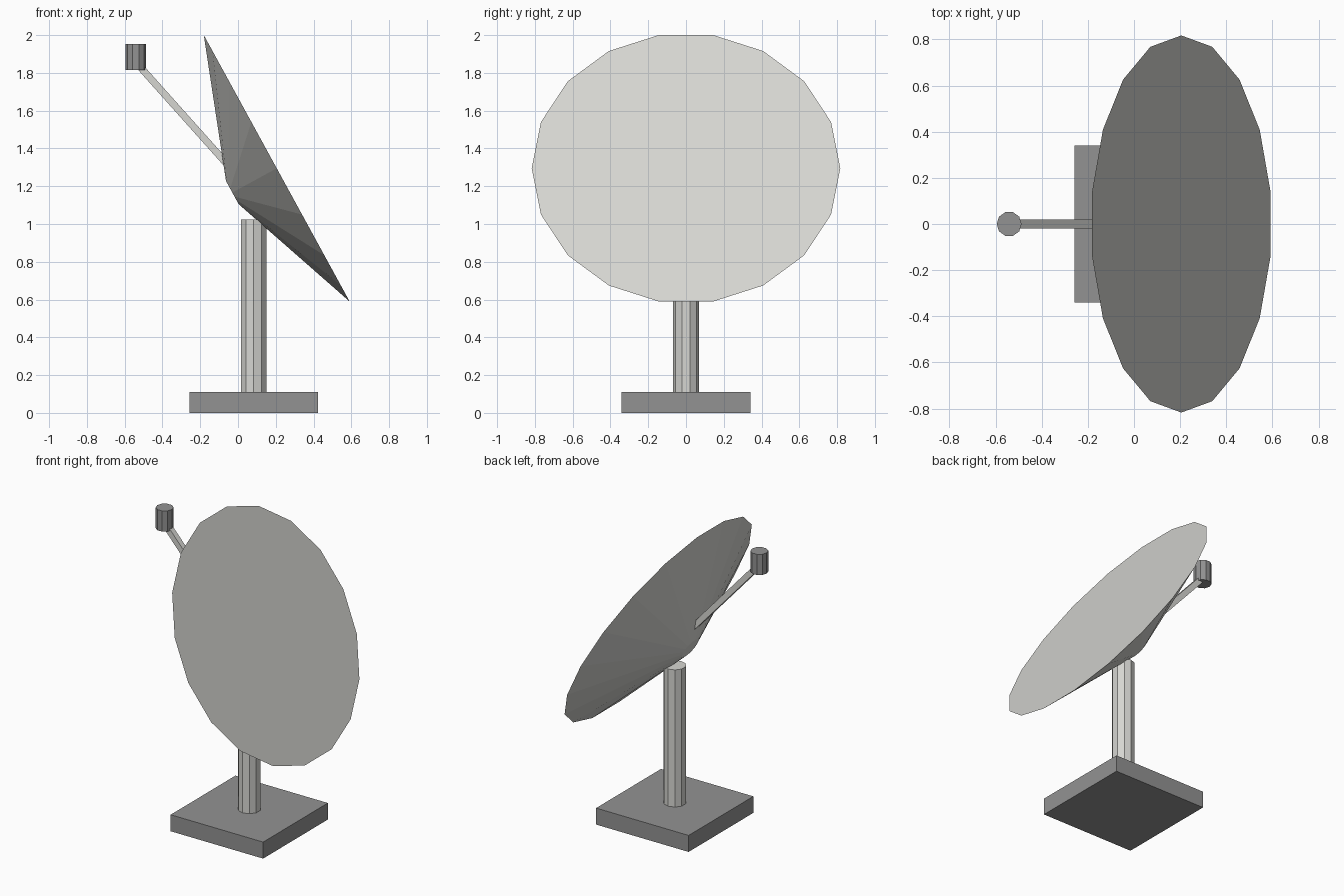
import bpy, bmesh, math
from mathutils import Matrix, Vector

if "Cube" in bpy.data.objects:
    bpy.data.objects.remove(bpy.data.objects["Cube"], do_unlink=True)


def make_material(name, colour):
    mat = bpy.data.materials.new(name)
    mat.use_nodes = True
    mat.diffuse_color = colour
    mat.node_tree.nodes["Principled BSDF"].inputs["Base Color"].default_value = colour
    return mat


light_grey = make_material("light warm grey", (0.67, 0.67, 0.64, 1))
dark_grey = make_material("dark grey", (0.29, 0.29, 0.29, 1))


def add_part(name, bm, mat):
    bmesh.ops.recalc_face_normals(bm, faces=bm.faces)
    mesh = bpy.data.meshes.new(name)
    bm.to_mesh(mesh)
    bm.free()
    mesh.materials.append(mat)
    obj = bpy.data.objects.new(name, mesh)
    bpy.context.collection.objects.link(obj)
    return obj


def span(start, end, turn=0):
    """Transform taking a centred z-aligned solid onto the line start-end in the xz plane."""
    start, end = Vector(start), Vector(end)
    d = end - start
    tilt = Matrix.Rotation(math.atan2(d.x, d.z), 4, 'Y')
    return Matrix.Translation((start + end) / 2) @ tilt @ Matrix.Rotation(turn, 4, 'Z'), d.length


def add_round(name, mat, start, end, r_start, r_end, sides, turn=0):
    matrix, length = span(start, end, turn)
    bm = bmesh.new()
    bmesh.ops.create_cone(bm, cap_ends=True, segments=sides, radius1=r_start,
                          radius2=r_end, depth=length, matrix=matrix)
    return add_part(name, bm, mat)


def add_bar(name, mat, start, end, width):
    matrix, length = span(start, end)
    bm = bmesh.new()
    bmesh.ops.create_cube(bm, size=1, matrix=matrix @ Matrix.Diagonal((width, width, length, 1)))
    return add_part(name, bm, mat)


# Square foot and ten-sided mast
POST_X = 0.083
add_bar("base", dark_grey, (POST_X, 0, 0), (POST_X, 0, 0.11), 0.682)
add_round("mast", light_grey, (POST_X, 0, 0.1), (POST_X, 0, 1.024), 0.07, 0.07, 10)

# Dish: flat face towards the upper left, tapering to a small hub behind
face = Vector((0.205, 0, 1.295))
axis = Vector((-0.877, 0, -0.48)).normalized()
add_round("dish", light_grey, face, face + axis * 0.268, 0.817, 0.071, 18)

# Feed arm and receiver
add_bar("feed_arm", light_grey, (-0.03, 0, 1.286), (-0.54, 0, 1.856), 0.037)
add_round("receiver", dark_grey, (-0.541, 0, 1.815), (-0.541, 0, 1.953),
          0.054, 0.054, 10, math.pi / 2)
